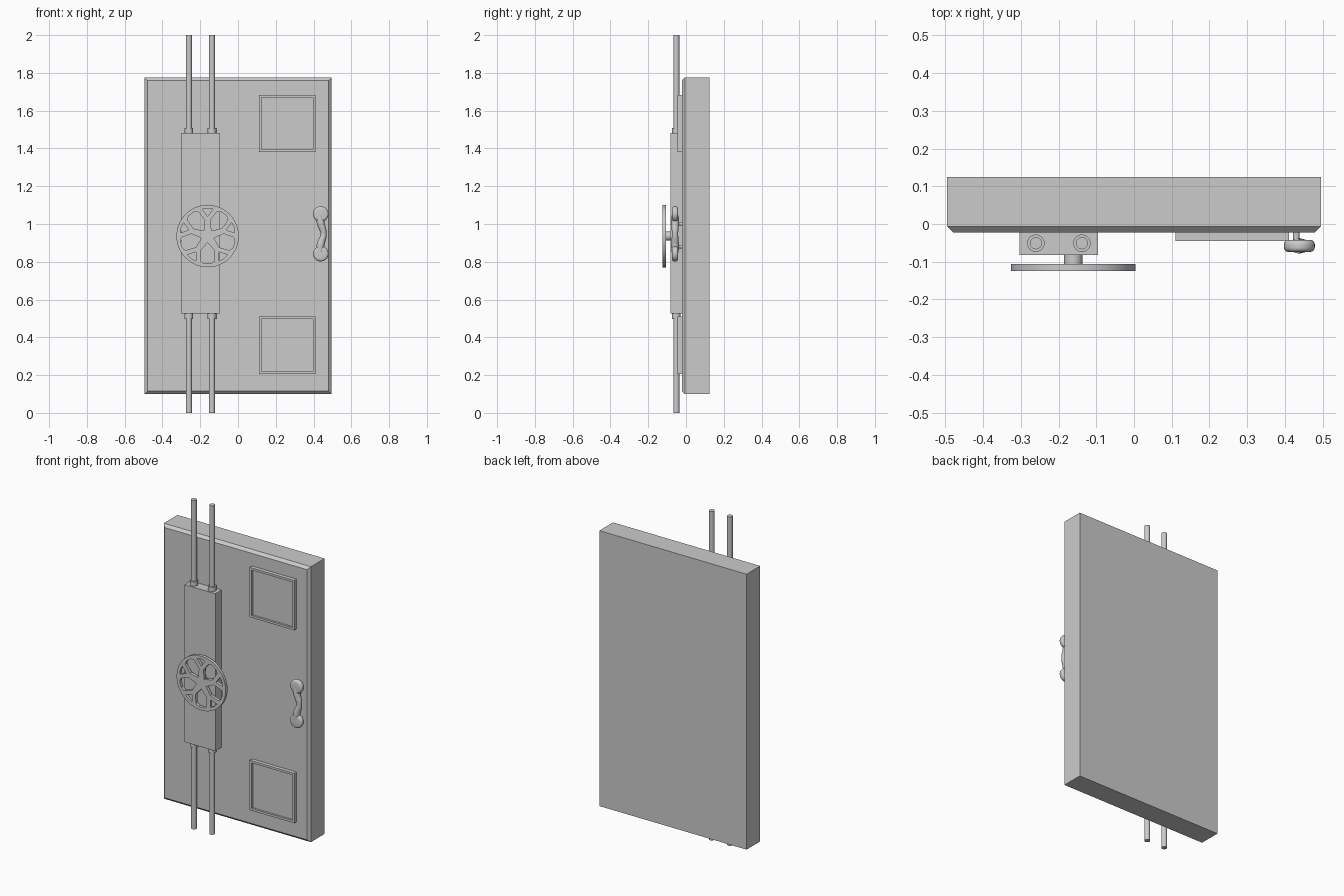
import bpy, bmesh, math
from mathutils import Matrix

if "Cube" in bpy.data.objects:
    bpy.data.objects.remove(bpy.data.objects["Cube"])


def finish(bm, name, smooth=False):
    bmesh.ops.recalc_face_normals(bm, faces=bm.faces)
    me = bpy.data.meshes.new(name)
    bm.to_mesh(me)
    bm.free()
    ob = bpy.data.objects.new(name, me)
    bpy.context.collection.objects.link(ob)
    if smooth:
        shade(ob)
    return ob


def shade(ob):
    bpy.ops.object.select_all(action='DESELECT')
    ob.select_set(True)
    bpy.context.view_layer.objects.active = ob
    bpy.ops.object.shade_smooth_by_angle(angle=math.radians(35))


def box_bm(x0, x1, y0, y1, z0, z1):
    bm = bmesh.new()
    bmesh.ops.create_cube(bm, size=1)
    for v in bm.verts:
        v.co = (x0 + (v.co.x + .5) * (x1 - x0),
                y0 + (v.co.y + .5) * (y1 - y0),
                z0 + (v.co.z + .5) * (z1 - z0))
    return bm


def cylinder(name, r, length, loc, axis='Z', bevel=0):
    bm = bmesh.new()
    bmesh.ops.create_cone(bm, cap_ends=True, segments=32, radius1=r, radius2=r, depth=length)
    if bevel:
        rim = [e for e in bm.edges if abs(e.verts[0].co.z - e.verts[1].co.z) < 1e-6]
        bmesh.ops.bevel(bm, geom=rim, offset=bevel, segments=4, profile=.5, affect='EDGES')
    m = Matrix.Translation(loc)
    if axis == 'Y':
        m = m @ Matrix.Rotation(math.pi / 2, 4, 'X')
    bm.transform(m)
    return finish(bm, name, True)


def curve_to_mesh(cu, name, matrix=Matrix()):
    tmp = bpy.data.objects.new(name + "_curve", cu)
    bpy.context.collection.objects.link(tmp)
    me = bpy.data.meshes.new_from_object(tmp.evaluated_get(bpy.context.evaluated_depsgraph_get()))
    bpy.data.objects.remove(tmp)
    me.transform(matrix)
    ob = bpy.data.objects.new(name, me)
    bpy.context.collection.objects.link(ob)
    shade(ob)


# Door slab: front rim chamfered
bm = box_bm(-.495, .495, -.022, .125, .10, 1.775)
front = [e for e in bm.edges if all(v.co.y < 0 for v in e.verts)]
bmesh.ops.bevel(bm, geom=front, offset=.016, segments=1, affect='EDGES')
finish(bm, "door_slab")

# Lock housing
finish(box_bm(-.303, -.095, -.082, -.015, .525, 1.482), "lock_housing")

# Locking rods and collars, above and below the housing
for x in (-.26, -.138):
    for part, z0, z1 in (("upper", 1.47, 2.0), ("lower", 0.0, .54)):
        cylinder(part + "_rod", .016, z1 - z0, (x, -.051, (z0 + z1) / 2))
    for part, z in (("upper", 1.49), ("lower", .517)):
        cylinder(part + "_collar", .023, .038, (x, -.051, z))

# Framed square panels with a recessed middle
for part, z0 in (("upper", 1.38), ("lower", .207)):
    bm = box_bm(.11, .41, -.045, -.015, z0, z0 + .303)
    face = min(bm.faces, key=lambda f: f.calc_center_median().y)
    bmesh.ops.inset_individual(bm, faces=[face], thickness=.019)
    inner = bmesh.ops.extrude_discrete_faces(bm, faces=[face])["faces"][0]
    for v in inner.verts:
        v.co.y += .012
    finish(bm, part + "_panel")

# Hand wheel: flat disc with pentagon and triangle openings
WX, WZ = -.161, .936
wheel = bpy.data.curves.new("hand_wheel", 'CURVE')
wheel.dimensions = '2D'
wheel.fill_mode = 'BOTH'
wheel.extrude = .009


def outline(polar):
    s = wheel.splines.new('POLY')
    s.points.add(len(polar) - 1)
    for p, (r, a) in zip(s.points, polar):
        a = math.radians(a)
        p.co = (r * math.cos(a), r * math.sin(a), 0, 1)
    s.use_cyclic_u = True


outline([(.165, i * 5.625) for i in range(64)])
for k in range(5):
    a = 90 + 72 * k
    outline([(.104, a), (.145, a + 11), (.147, a), (.145, a - 11)])
    m = a + 36
    outline([(.035, m), (.086, m - 26), (.138, m - 15), (.147, m - 7),
             (.147, m + 7), (.138, m + 15), (.086, m + 26)])
curve_to_mesh(wheel, "hand_wheel",
              Matrix.Translation((WX, -.115, WZ)) @ Matrix.Rotation(math.pi / 2, 4, 'X'))
cylinder("wheel_shaft", .024, .04, (WX, -.09, WZ), 'Y')

# Handle: two round ends joined by a bowed grip, on short posts
for part, z in (("upper", 1.053), ("lower", .843)):
    cylinder(part + "_handle_end", .041, .032, (.438, -.058, z), 'Y', .012)
for part, z in (("upper", 1.0), ("lower", .88)):
    cylinder(part + "_handle_post", .009, .045, (.42 + .01, -.036, z), 'Y')
grip = bpy.data.curves.new("handle_grip", 'CURVE')
grip.dimensions = '3D'
grip.bevel_depth = .016
grip.bevel_resolution = 4
pts = [(.433, 1.045, 1.2), (.438, 1.005, 1.3), (.453, .948, 1), (.438, .891, 1.3), (.433, .851, 1.2)]
s = grip.splines.new('BEZIER')
s.bezier_points.add(len(pts) - 1)
for p, (x, z, r) in zip(s.bezier_points, pts):
    p.co = (x, -.058, z)
    p.radius = r
    p.handle_left_type = p.handle_right_type = 'AUTO'
curve_to_mesh(grip, "handle_grip")
